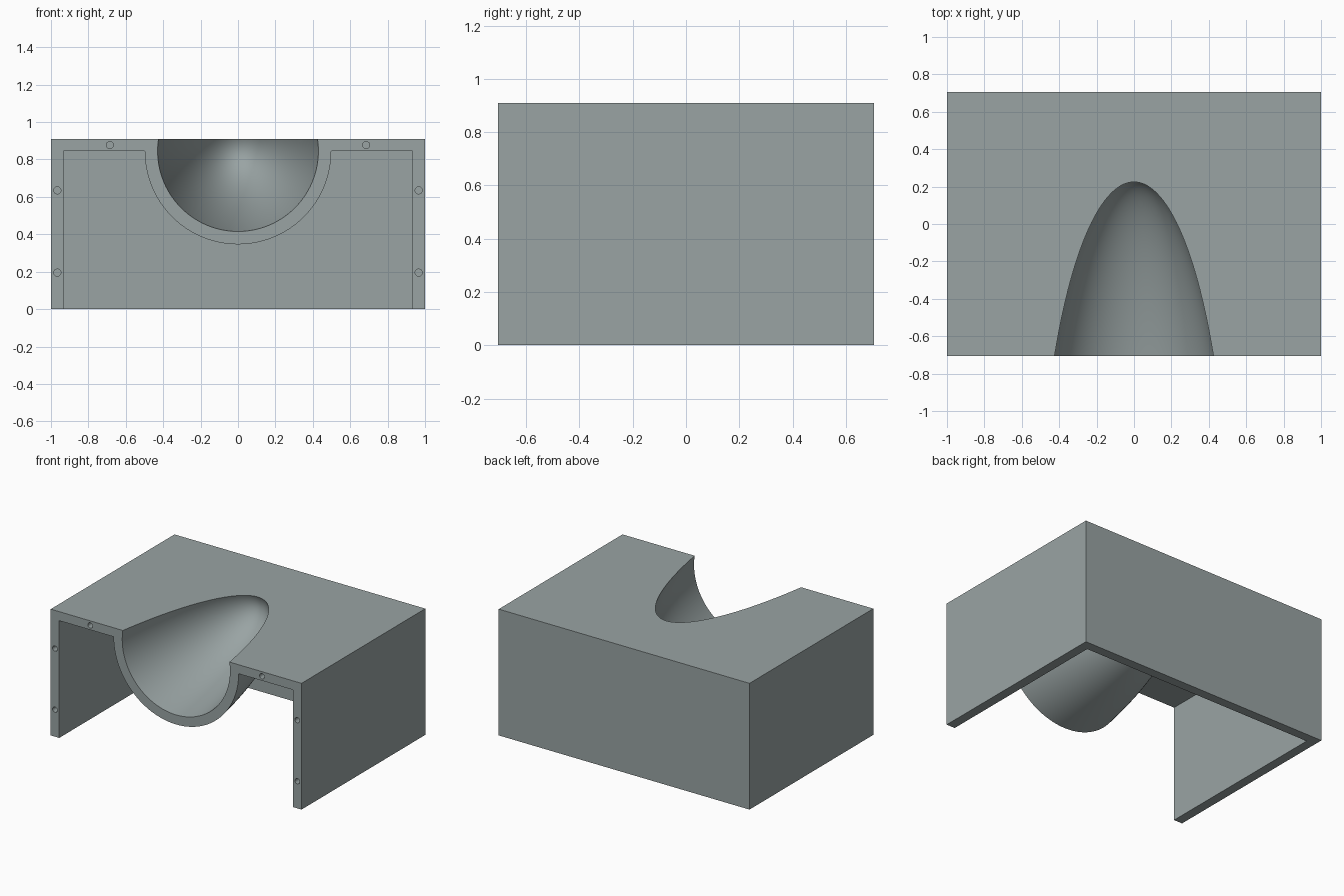
import bpy, bmesh, math
from mathutils import Matrix, Vector

if "Cube" in bpy.data.objects:
    bpy.data.objects.remove(bpy.data.objects["Cube"])

W, D, H = 2.0, 1.41, 0.91      # outer size
WALL = 0.068                   # wall thickness
AXIS_Z = 0.845                 # height of the scoop axis
FRONT = -D / 2


def new_object(name, bm):
    bmesh.ops.recalc_face_normals(bm, faces=bm.faces)
    mesh = bpy.data.meshes.new(name)
    bm.to_mesh(mesh)
    bm.free()
    ob = bpy.data.objects.new(name, mesh)
    bpy.context.collection.objects.link(ob)
    return ob


def box(name, lo, hi):
    bm = bmesh.new()
    lo, hi = Vector(lo), Vector(hi)
    m = Matrix.Translation((lo + hi) / 2) @ Matrix.Diagonal((*(hi - lo), 1))
    bmesh.ops.create_cube(bm, size=1, matrix=m)
    return new_object(name, bm)


def bullet(name, offset, sides=96, rings=36):
    """Round-nosed solid of revolution along y, grown outward by offset."""
    bm = bmesh.new()
    t0, t1 = -0.0168, 1.03      # nose and open end, measured back from the rim tip
    tip = bm.verts.new((0, 0.225 - t0 + offset, AXIS_Z))
    loops = []
    for i in range(1, rings + 1):
        t = t0 + (t1 - t0) * (i / rings) ** 2
        r = math.sqrt(0.25 * t - 0.06 * t * t + 0.0042)
        n = Vector((1, (0.25 - 0.12 * t) / (2 * r))).normalized()
        y, r = 0.225 - t + n.y * offset, r + n.x * offset
        loops.append([bm.verts.new((r * math.cos(a), y, AXIS_Z + r * math.sin(a)))
                      for a in (2 * math.pi * k / sides for k in range(sides))])
    for k in range(sides):
        j = (k + 1) % sides
        bm.faces.new((tip, loops[0][k], loops[0][j]))
        for a, b in zip(loops, loops[1:]):
            bm.faces.new((a[k], b[k], b[j], a[j]))
    bm.faces.new(loops[-1])
    return new_object(name, bm)


def pin(name, x, z, radius=0.019, depth=0.12):
    bm = bmesh.new()
    m = Matrix.Translation((x, FRONT, z)) @ Matrix.Rotation(math.pi / 2, 4, 'X')
    bmesh.ops.create_cone(bm, cap_ends=True, segments=24, radius1=radius,
                          radius2=radius, depth=depth, matrix=m)
    return new_object(name, bm)


def cut(target, cutter):
    mod = target.modifiers.new("cut", 'BOOLEAN')
    mod.operation, mod.solver, mod.object = 'DIFFERENCE', 'EXACT', cutter
    bpy.context.view_layer.update()
    deps = bpy.context.evaluated_depsgraph_get()
    mesh = bpy.data.meshes.new_from_object(target.evaluated_get(deps))
    target.modifiers.clear()
    target.data = mesh
    bpy.data.objects.remove(cutter)


# Hollow interior, open at front and bottom, leaving room for the scoop wall
cavity = box("cavity", (-W / 2 + WALL, FRONT - 0.05, -0.05),
             (W / 2 - WALL, D / 2 - WALL, AXIS_Z))
cut(cavity, bullet("scoop_outside", WALL))

# Housing with cavity and scoop removed
housing = box("housing", (-W / 2, FRONT, 0), (W / 2, D / 2, H))
cut(housing, cavity)
cut(housing, bullet("scoop_inside", 0))

# Pin holes in the front rim
for side in (-1, 1):
    for x, z in ((0.685, 0.877), (0.966, 0.635), (0.966, 0.195)):
        cut(housing, pin("pin_hole", side * x, z))

# Colour and shading
grey = bpy.data.materials.new("cool grey")
grey.diffuse_color = (0.32, 0.37, 0.37, 1)
grey.use_nodes = True
grey.node_tree.nodes["Principled BSDF"].inputs["Base Color"].default_value = grey.diffuse_color
housing.data.materials.clear()
housing.data.materials.append(grey)
for p in housing.data.polygons:
    p.material_index = 0
housing.data.name = "housing"
bpy.ops.object.select_all(action='DESELECT')
housing.select_set(True)
bpy.context.view_layer.objects.active = housing
bpy.ops.object.shade_smooth_by_angle(angle=math.radians(30))
